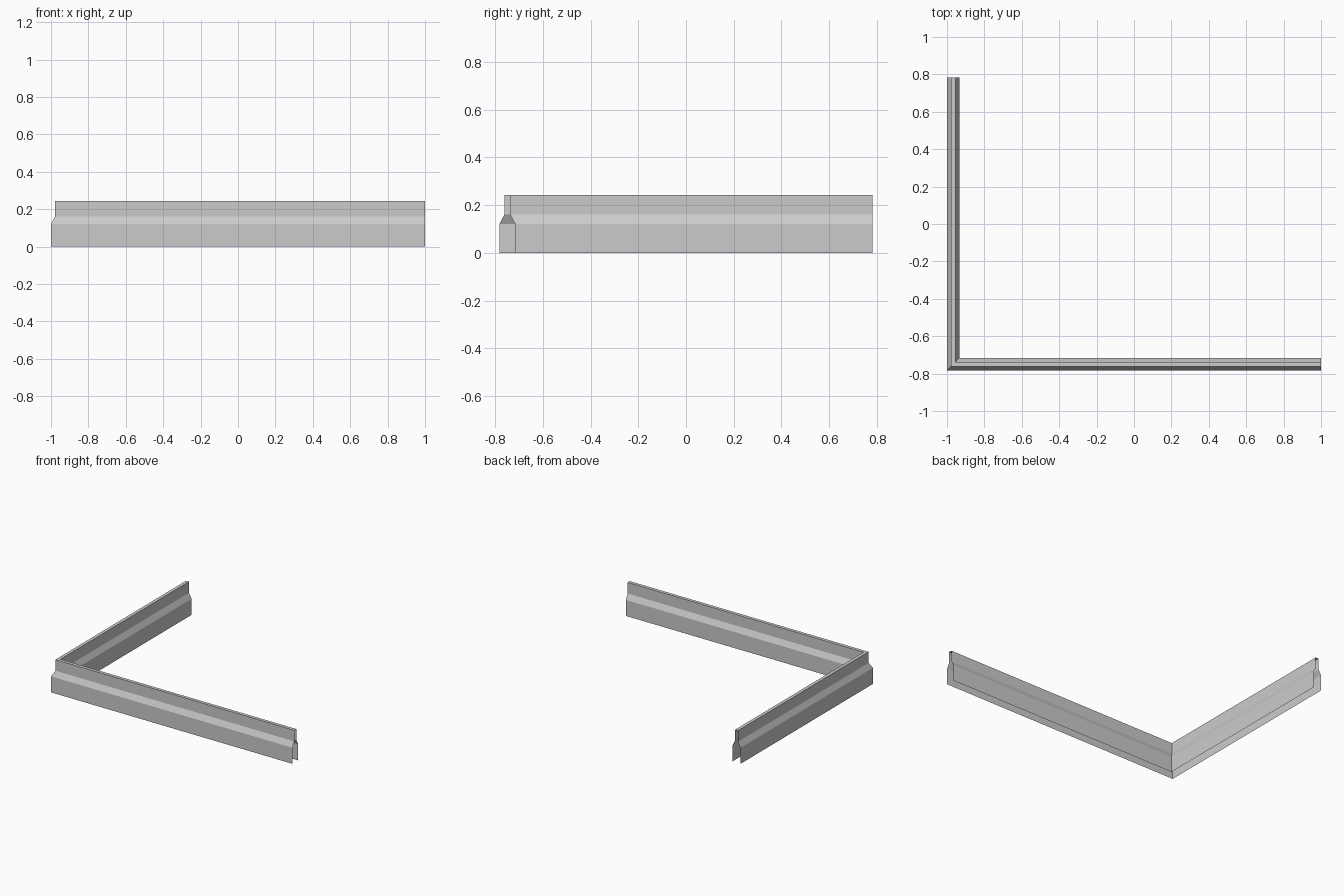
import bpy
import bmesh

cube = bpy.data.objects.get("Cube")
if cube:
    bpy.data.objects.remove(cube, do_unlink=True)

# Overall size and wall section
HALF_X, HALF_Y = 1.0, 0.783
FOOT, CREST = 0.0335, 0.0125
Z_FOOT, Z_NECK, Z_TOP = 0.12, 0.16, 0.243

# Half section, mirrored over the crest: offset outward from the centre line, height
half = [(FOOT, 0), (FOOT, Z_FOOT), (CREST, Z_NECK), (CREST, Z_TOP)]
profile = half + [(-d, z) for d, z in reversed(half)]

# Plain grey
grey = bpy.data.materials.new("concrete grey")
grey.use_nodes = True
colour = (0.6, 0.6, 0.6, 1)
grey.diffuse_color = colour
grey.node_tree.nodes["Principled BSDF"].inputs["Base Color"].default_value = colour

# Centre lines of the two runs
side_x, front_y = -HALF_X + FOOT, -HALF_Y + FOOT


def wall_run(name, start, end):
    """Open shell: the section swept between two stations."""
    bm = bmesh.new()
    rows = [(bm.verts.new((*start(d), z)), bm.verts.new((*end(d), z)))
            for d, z in profile]
    for (a, b), (c, e) in zip(rows, rows[1:]):
        bm.faces.new((a, b, e, c))
    mesh = bpy.data.meshes.new(name)
    bm.to_mesh(mesh)
    bm.free()
    mesh.materials.append(grey)
    bpy.context.collection.objects.link(bpy.data.objects.new(name, mesh))


def mitre(d):
    return side_x - d, front_y - d


# Two runs meeting at a mitred corner
wall_run("side_wall", lambda d: (side_x - d, HALF_Y), mitre)
wall_run("front_wall", mitre, lambda d: (HALF_X, front_y - d))
